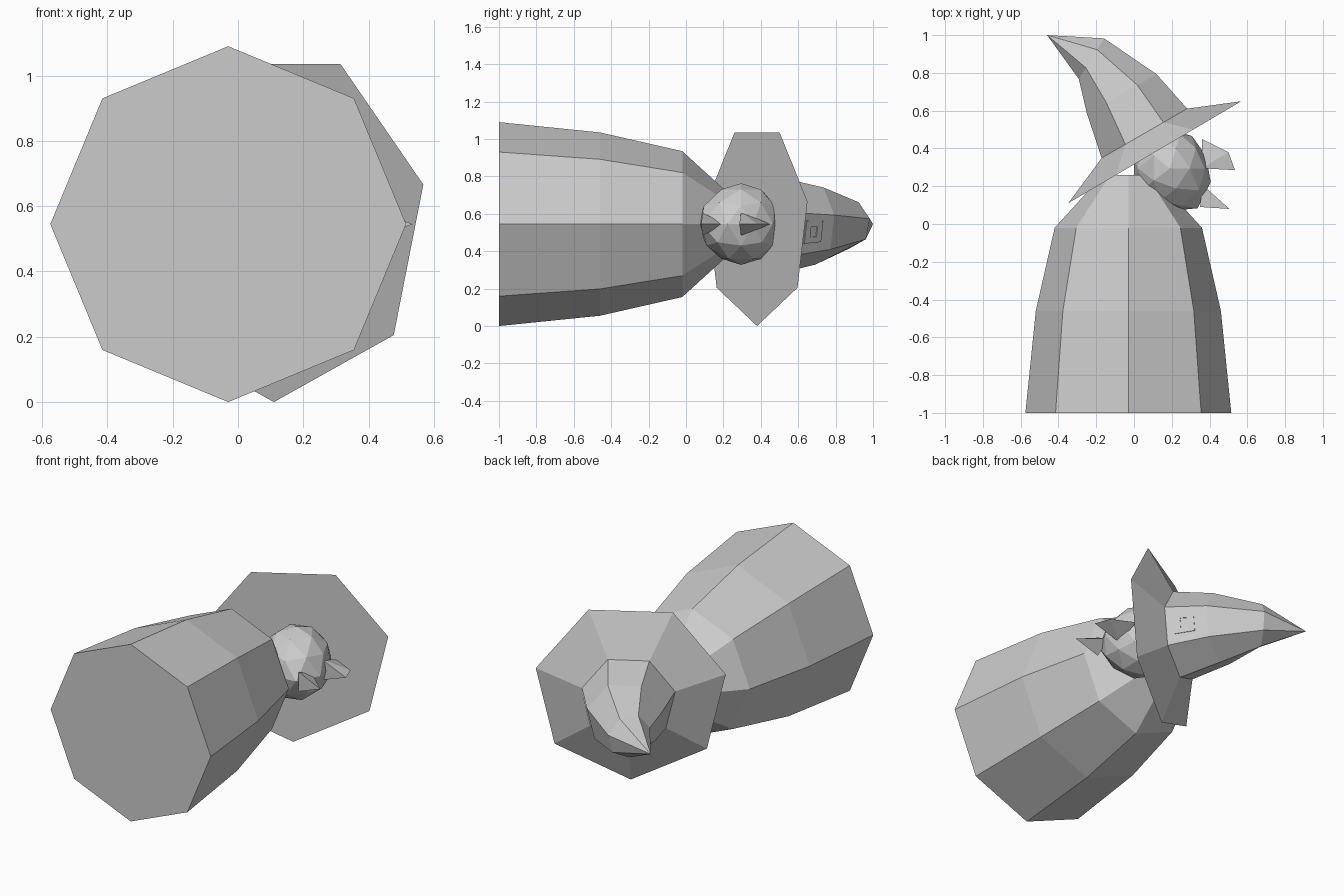
import bpy, bmesh, math
from mathutils import Vector

if "Cube" in bpy.data.objects:
    bpy.data.objects.remove(bpy.data.objects["Cube"])

MID = 0.545  # height of the model's symmetry plane


def mesh_object(name, bm):
    bmesh.ops.recalc_face_normals(bm, faces=bm.faces)
    me = bpy.data.meshes.new(name)
    bm.to_mesh(me)
    bm.free()
    ob = bpy.data.objects.new(name, me)
    bpy.context.collection.objects.link(ob)
    return ob


def ring(x, y, r, n, tilt=0.0):
    """Polygon ring with one corner straight down; tilt turns it about z."""
    u = Vector((math.cos(math.radians(tilt)), math.sin(math.radians(tilt)), 0))
    pts = []
    for i in range(n):
        a = 2 * math.pi * i / n - math.pi / 2
        pts.append(Vector((x, y, MID)) + u * r * math.cos(a) + Vector((0, 0, r * math.sin(a))))
    return pts


def loft(name, rings, tip=None):
    bm = bmesh.new()
    vs = [[bm.verts.new(p) for p in r] for r in rings]
    n = len(vs[0])
    for a, b in zip(vs, vs[1:]):
        for i in range(n):
            j = (i + 1) % n
            bm.faces.new((a[i], a[j], b[j], b[i]))
    bm.faces.new(vs[0])
    if tip:
        t = bm.verts.new(tip)
        for i in range(n):
            bm.faces.new((vs[-1][i], vs[-1][(i + 1) % n], t))
    else:
        bm.faces.new(vs[-1])
    return mesh_object(name, bm)


def hull(name, pts):
    bm = bmesh.new()
    for p in pts:
        bm.verts.new(p)
    bmesh.ops.convex_hull(bm, input=bm.verts)
    return mesh_object(name, bm)


# Robe: eight-sided tapering body lying along y
loft("robe", [ring(-0.03, y, r, 8) for y, r in
              ((-1, 0.545), (-0.46, 0.49), (-0.02, 0.39), (0.26, 0.135))])

# Hat: seven-sided brim and bent crown in one piece
hat = [ring(0.11, 0.38, 0.545, 7, 30.5), ring(0.055, 0.48, 0.268, 7, 30),
       ring(-0.065, 0.69, 0.217, 7, 29), ring(-0.225, 0.875, 0.13, 7, 58)]
loft("hat", hat, (-0.46, 1.0, MID))

# Buckle: thin square frame on the front panel of the crown
a, b, c, d = hat[1][1], hat[1][2], hat[2][2], hat[2][1]
normal = (b - a).cross(c - a).normalized()
if normal.x < 0:
    normal.negate()


def on_panel(s, t, lift):
    return a.lerp(b, s).lerp(d.lerp(c, s), t) + normal * lift


bm = bmesh.new()
loops = []
for m, lift in ((0.0, -0.005), (0.0, 0.006), (0.15, 0.006), (0.15, -0.005)):
    loops.append([bm.verts.new(on_panel(s, t, lift)) for s, t in
                  ((0.26 + m, 0.2 + m), (0.82 - m, 0.2 + m),
                   (0.82 - m, 0.68 - m), (0.26 + m, 0.68 - m))])
for k in range(4):
    p, q = loops[k], loops[(k + 1) % 4]
    for i in range(4):
        j = (i + 1) % 4
        bm.faces.new((p[i], p[j], q[j], q[i]))
mesh_object("buckle", bm)

# Head: faceted ball drawn out towards the jaw
bm = bmesh.new()
bmesh.ops.create_icosphere(bm, subdivisions=2, radius=1)
jaw = Vector((0.66, -0.75, 0))
for v in bm.verts:
    k = 1 + 0.25 * max(0, v.co.dot(jaw)) ** 4
    v.co = Vector((0.19 + 0.2 * k * v.co.x, 0.295 + 0.21 * k * v.co.y, MID + 0.218 * v.co.z))
mesh_object("head", bm)

# Nose: hooked wedge
hull("nose", [(0.36, 0.45, MID), (0.36, 0.295, MID + 0.065), (0.36, 0.295, MID - 0.065),
              (0.50, 0.38, MID), (0.535, 0.285, MID)])

# Chin: small pointed spike
hull("chin", [(0.36, 0.21, MID), (0.35, 0.09, MID + 0.06), (0.35, 0.09, MID - 0.06),
              (0.435, 0.125, MID), (0.505, 0.08, MID)])
